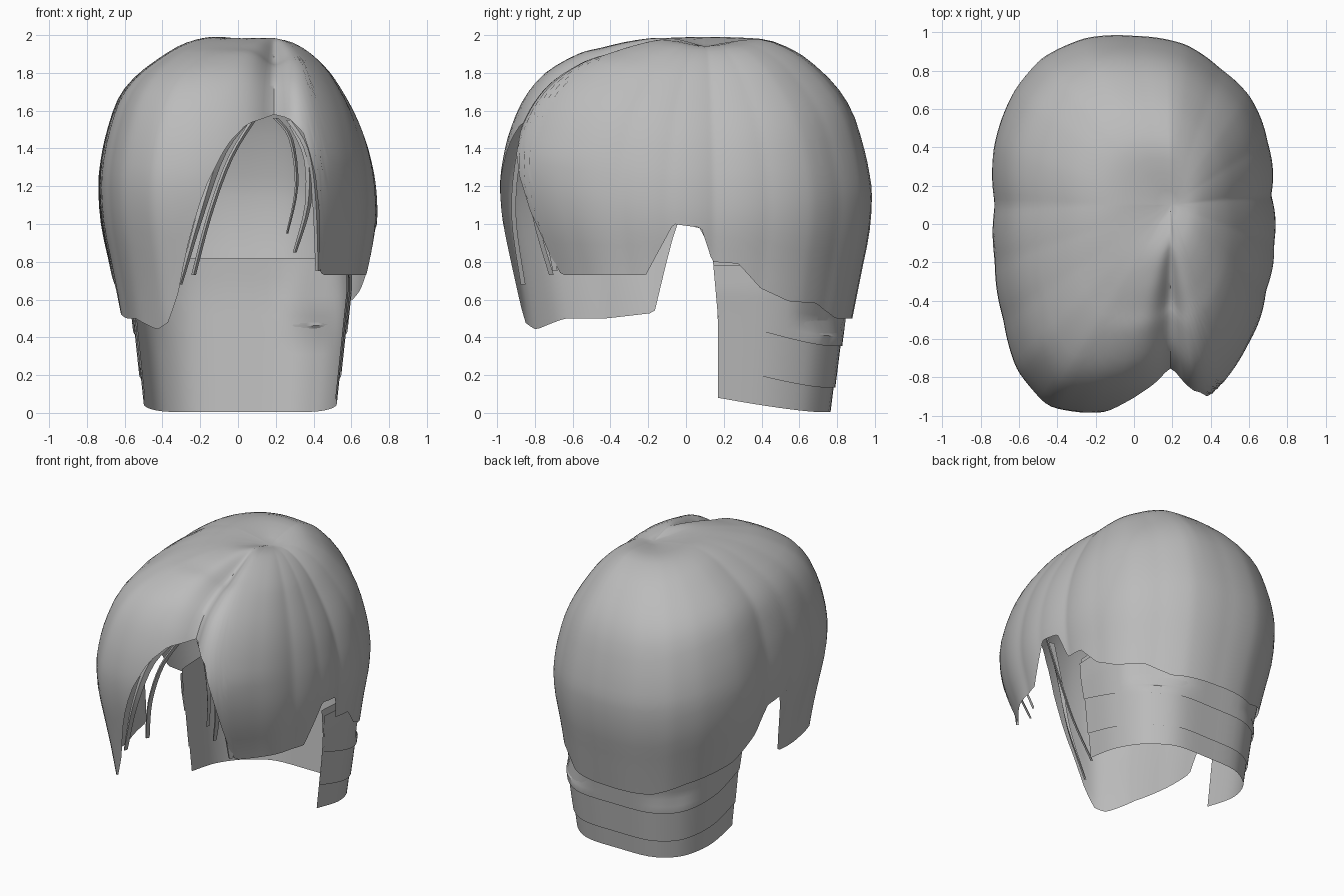
import bpy, bmesh, math
from mathutils import Vector

if "Cube" in bpy.data.objects:
    bpy.data.objects.remove(bpy.data.objects["Cube"])

grey = bpy.data.materials.new("hair grey")
grey.diffuse_color = (0.5, 0.5, 0.5, 1)
grey.use_nodes = True
grey.node_tree.nodes["Principled BSDF"].inputs["Base Color"].default_value = grey.diffuse_color


def sheet(name, grid, closed=False):
    """Quad sheet from rows of points, smooth shaded."""
    bm = bmesh.new()
    rows = [[bm.verts.new(p) for p in r] for r in grid]
    n = len(rows)
    for i in range(n if closed else n - 1):
        a, b = rows[i], rows[(i + 1) % n]
        for j in range(len(a) - 1):
            bm.faces.new((a[j], a[j + 1], b[j + 1], b[j]))
    bmesh.ops.remove_doubles(bm, verts=bm.verts, dist=0.0005)
    me = bpy.data.meshes.new(name)
    bm.to_mesh(me)
    bm.free()
    me.materials.append(grey)
    ob = bpy.data.objects.new(name, me)
    bpy.context.collection.objects.link(ob)
    bpy.context.view_layer.objects.active = ob
    ob.select_set(True)
    bpy.ops.object.shade_smooth_by_angle(angle=math.radians(40))
    ob.select_set(False)
    return ob


def spline(pts, t):
    """Catmull-Rom through pts at t in 0..len-1."""
    i = min(int(t), len(pts) - 2)
    u = t - i
    p = [Vector(pts[max(0, min(len(pts) - 1, i + k))]) for k in (-1, 0, 1, 2)]
    return 0.5 * (2 * p[1] + (p[2] - p[0]) * u + (2 * p[0] - 5 * p[1] + 4 * p[2] - p[3]) * u * u
                  + (3 * p[1] - p[0] - 3 * p[2] + p[3]) * u ** 3)


# ---- main hair shell: columns fan out from the crown and stop at the hem
CX, CY = 0.19, 0.1
ang = lambda x, y: math.atan2(y - CY, x - CX) % math.tau


def around(table):
    """Periodic linear lookup by angle from (angle, value) pairs."""
    t = sorted(table)
    t = [(t[-1][0] - math.tau, t[-1][1])] + t + [(t[0][0] + math.tau, t[0][1])]

    def f(a):
        a %= math.tau
        for (a0, v0), (a1, v1) in zip(t, t[1:]):
            if a0 <= a <= a1:
                return v0 + (v1 - v0) * (a - a0) / max(a1 - a0, 1e-6)
    return f


outline = [(-.73, .4), (-.725, .1), (-.725, -.2), (-.68, -.5), (-.61, -.76), (-.45, -.95), (-.25, -.985),
           (-.08, -.97), (.06, -.93), (.14, -.88), (.195, -.82), (.24, -.89), (.31, -.95), (.4, -.92),
           (.47, -.85), (.6, -.65), (.69, -.35), (.73, -.1), (.715, .15), (.695, .43), (.6, .67),
           (.45, .81), (.27, .935), (0, .98), (-.25, .97), (-.48, .865), (-.62, .7)]
hem = [(.72, .08, .98), (.7, .14, .8), (.7, .28, .79), (.66, .4, .66), (.6, .55, .59), (.5, .72, .58),
       (.35, .85, .5), (0, .95, .5), (-.35, .9, .5), (-.55, .75, .58), (-.7, .4, .66), (-.73, .17, .8),
       (-.73, .07, .98), (-.73, -.05, 1), (-.72, -.2, .53), (-.7, -.5, .5), (-.6, -.7, .5),
       (-.45, -.83, .44), (-.37, -.86, .48), (-.3, -.87, .65), (-.25, -.88, .85), (-.15, -.92, 1.2),
       (-.05, -.9, 1.42), (.05, -.85, 1.53), (.19, -.77, 1.58), (.27, -.82, 1.56), (.34, -.83, 1.48),
       (.4, -.78, 1.2), (.43, -.69, .75), (.46, -.67, .73), (.66, -.2, .73), (.71, -.06, 1)]
radius = around([(ang(x, y), math.hypot(x - CX, y - CY)) for x, y in outline])
hem_z = around([(ang(x, y), z) for x, y, z in hem])
# reach, then heights towards the wide side, narrow side, front and back
profile = [(0, 1.94, 1.94, 1.94, 1.94), (.2, 1.98, 1.94, 1.985, 1.97), (.36, 1.99, 1.893, 1.965, 1.975),
           (.5, 1.96, 1.82, 1.93, 1.93), (.62, 1.9, 1.73, 1.9, 1.865), (.78, 1.79, 1.575, 1.8, 1.73),
           (.885, 1.67, 1.44, 1.66, 1.58), (.95, 1.5, 1.31, 1.5, 1.4), (.985, 1.35, 1.2, 1.35, 1.26),
           (1, 1.2, 1.07, 1.2, 1.14), (.985, 1, .95, 1, .95), (.94, .8, .8, .8, .75),
           (.895, .6, .6, .6, .55), (.86, .4, .4, .4, .4)]
lock = ang(.43, -.85)


def reach(a):
    return sum(radius(a + d * .03) for d in (-1, 0, 0, 1)) / 4


def shell_point(a, t):
    f, wide, narrow, front, back = spline(profile, t)
    co, si = math.cos(a), math.sin(a)
    w = co if co > 0 else co * co
    z = w * (narrow if co > 0 else wide) + (1 - w) * (front if si < 0 else back)
    # parting crease deepens towards the forehead
    z -= .1 * math.exp(-((a - 1.5 * math.pi) / .13) ** 2) * max(0, min(1, (f - .2) / .35)) * max(0, 1 - f) ** .4
    # narrow front lock tucks inward at its tip, the wide fringe swings out
    tuck = .11 * max(0, min(1, (1.35 - z) / .6)) * math.exp(-((a - lock) / .4) ** 2) * (a > 1.5 * math.pi)
    swing = .045 * max(0, min(1, (.95 - z) / .45)) * max(0, -si) ** 2 * (co < 0)
    r = reach(a) * f * (1 - tuck + swing)
    return Vector((CX + co * r, CY + si * r, z))


def level(a, z):
    """Profile parameter where the column at angle a falls to height z."""
    lo, hi = 3, len(profile) - 1
    for _ in range(24):
        mid = (lo + hi) / 2
        lo, hi = (mid, hi) if shell_point(a, mid).z > z else (lo, mid)
    return lo


COLS, ROWS = 200, 26
grid = []
for c in range(COLS):
    a = math.tau * c / COLS
    end = level(a, hem_z(a))
    grid.append([shell_point(a, end * j / ROWS) for j in range(ROWS + 1)])
sheet("hair_shell", grid, closed=True)

# ---- layered neck bands, open at the front, kept inside the hair shell
half = [(.5, .17), (.51, .4), (.465, .57), (.385, .68), (.24, .76), (0, .77)]
ring = half + [(-x, y) for x, y in half[-2::-1]]


def neck_band(name, bottom, top, front_drop, grow):
    cols = []
    for k in range(41):
        x, y = spline(ring, k / 40 * (len(ring) - 1))
        edge = front_drop * max(0, (.7 - y) / .53) ** 1.3
        col = []
        for j in range(9):
            z = bottom + edge + (top - bottom - edge) * j / 8
            s = 1 + .21 * min(z, .65) + grow
            front = max(0, (.5 - y) / .33)
            px, py = x * s + .012, y + (y - .17) * (s - 1) - .09 * front * max(0, z - .5)
            if z > .45:
                a = ang(px, py)
                q = shell_point(a, level(a, z))
                limit = math.hypot(q.x - CX, q.y - CY) - .025 + grow * .5
                k2 = min(1, limit / math.hypot(px - CX, py - CY))
                px, py = CX + (px - CX) * k2, CY + (py - CY) * k2
            col.append((px, py, z))
        cols.append(col)
    sheet(name, cols)


neck_band("neck_band_lower", .005, .82, .075, -.01)
neck_band("neck_band_middle", .135, .72, .12, .005)
neck_band("neck_band_upper", .355, .78, .15, .02)


# ---- loose strands in the front opening
def strand(name, path, width, tip):
    cols = []
    for k in range(13):
        p = spline(path, k / 12 * (len(path) - 1))
        w = width + (tip - width) * k / 12
        cols.append([p + Vector((-w / 2, -.005, 0)), p + Vector((0, -.015, 0)), p + Vector((w / 2, .01, 0))])
    sheet(name, cols)


strand("strand_left_long", [(.1, -.78, 1.58), (-.04, -.82, 1.35), (-.15, -.8, 1.05), (-.235, -.71, .73)], .03, .025)
strand("strand_left_outer", [(.05, -.8, 1.57), (-.09, -.88, 1.38), (-.2, -.91, 1.05), (-.305, -.86, .68)], .08, .02)
strand("strand_right_thin", [(.2, -.74, 1.56), (.28, -.78, 1.45), (.31, -.78, 1.2), (.26, -.72, .95)], .03, .012)
strand("strand_right_wide", [(.3, -.78, 1.52), (.37, -.8, 1.35), (.37, -.77, 1.1), (.3, -.7, .85)], .06, .02)
strand("strand_right_edge", [(.28, -.79, 1.55), (.37, -.82, 1.4), (.41, -.77, 1.15), (.425, -.69, .75)], .05, .03)
